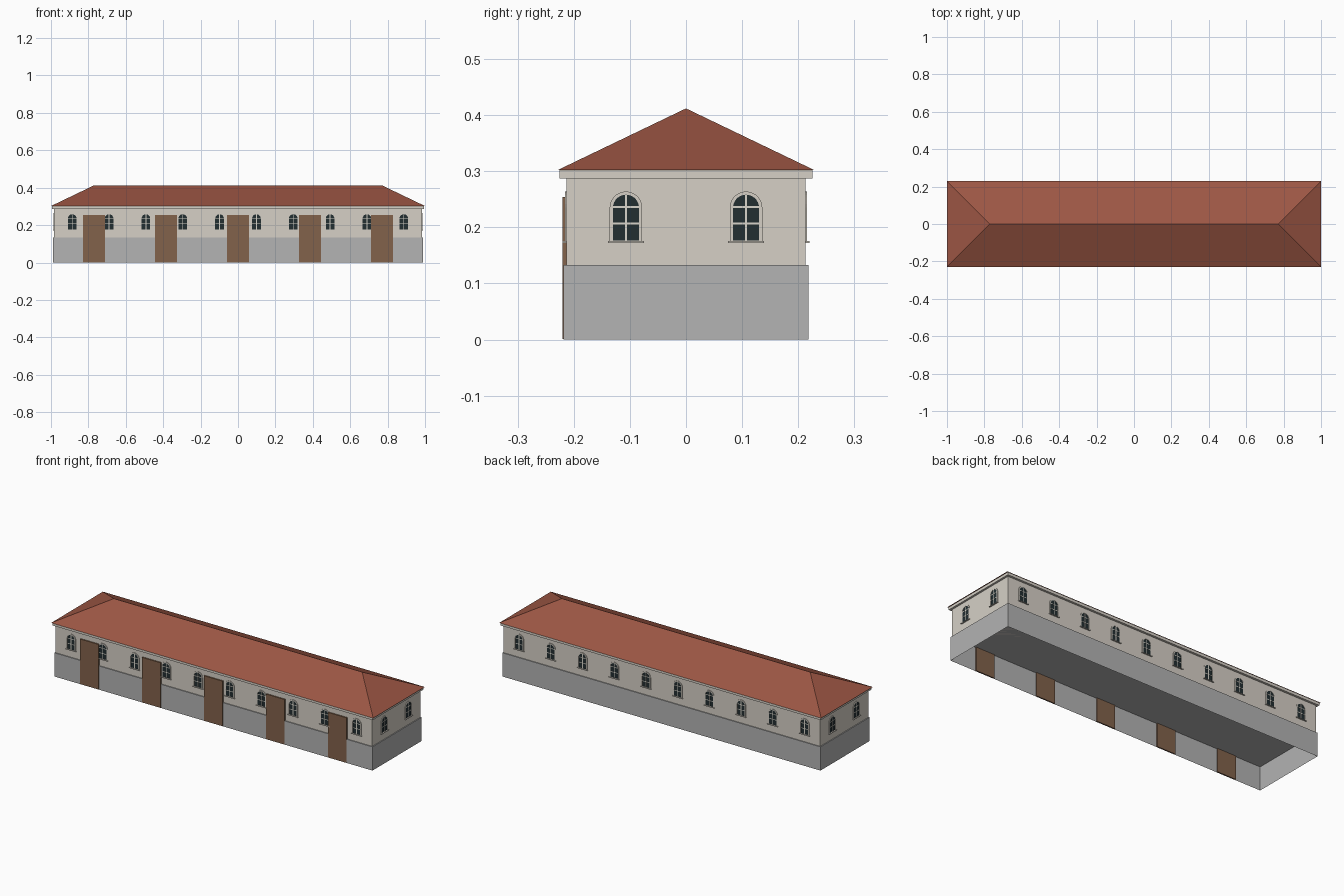
import bpy, bmesh, math
from mathutils import Matrix

if "Cube" in bpy.data.objects:
    bpy.data.objects.remove(bpy.data.objects["Cube"])


def material(name, rgb):
    m = bpy.data.materials.new(name)
    lin = [(c / 255 / 12.92) if c < 11 else ((c / 255 + 0.055) / 1.055) ** 2.4 for c in rgb]
    m.diffuse_color = (*lin, 1)
    m.use_nodes = True
    m.node_tree.nodes["Principled BSDF"].inputs["Base Color"].default_value = m.diffuse_color
    return m


PLASTER = material("cream_plaster", (214, 208, 198))
STONE = material("grey_stone", (179, 179, 179))
TILE = material("red_roof_tile", (156, 86, 68))
WOOD = material("brown_wood", (130, 98, 75))
GLASS = material("dark_glass", (34, 46, 49))
TRIM = material("pale_trim", (218, 214, 204))


def add_object(name, mesh, mats=()):
    for m in mats:
        mesh.materials.append(m)
    ob = bpy.data.objects.new(name, mesh)
    bpy.context.collection.objects.link(ob)
    return ob


def add_box(bm, lo, hi, mat=0):
    size = [b - a for a, b in zip(lo, hi)]
    mid = [(a + b) / 2 for a, b in zip(lo, hi)]
    r = bmesh.ops.create_cube(bm, size=1, matrix=Matrix.Translation(mid) @ Matrix.Diagonal((*size, 1)))
    faces = {f for v in r["verts"] for f in v.link_faces}
    for f in faces:
        f.material_index = mat
    return faces


def finish(bm, name):
    mesh = bpy.data.meshes.new(name)
    bm.to_mesh(mesh)
    bm.free()
    return mesh


def block(name, lo, hi, mat, open_bottom=False):
    bm = bmesh.new()
    faces = add_box(bm, lo, hi)
    if open_bottom:
        bm.normal_update()
        bmesh.ops.delete(bm, geom=[f for f in faces if f.normal.z < -0.5], context="FACES")
    return add_object(name, finish(bm, name), [mat])


# Hollow plinth, walls and cornice
WX, WY = 0.983, 0.213
block("plinth", (-0.988, -0.218, 0), (0.988, 0.218, 0.133), STONE, open_bottom=True)
block("walls", (-WX, -WY, 0.133), (WX, WY, 0.288), PLASTER)
block("cornice", (-0.994, -0.225, 0.287), (0.994, 0.225, 0.302), PLASTER)

# Hipped roof: box whose top is squeezed into a ridge
bm = bmesh.new()
add_box(bm, (-1, -0.229, 0.302), (1, 0.229, 0.412))
for v in bm.verts:
    if v.co.z > 0.4:
        v.co.x = math.copysign(0.771, v.co.x)
        v.co.y = 0
bmesh.ops.remove_doubles(bm, verts=bm.verts, dist=1e-5)
bmesh.ops.recalc_face_normals(bm, faces=bm.faces)
add_object("hipped_roof", finish(bm, "hipped_roof"), [TILE])

# Doors along the front
for i in range(5):
    x = (i - 2) * 0.385
    block("door", (x - 0.058, -0.22, 0.001), (x + 0.058, -0.2125, 0.254), WOOD)


# Arched window, built facing -y with the wall plane at y = 0
def arch(radius, bottom, spring=0.235, n=14):
    pts = [(-radius, bottom)]
    pts += [(-radius * math.cos(math.pi * k / n), spring + radius * math.sin(math.pi * k / n))
            for k in range(n + 1)]
    return pts + [(radius, bottom)]


def window_mesh():
    bm = bmesh.new()
    outer, inner = arch(0.029, 0.174), arch(0.0232, 0.177)
    # Surround: front ring with outer and inner reveals
    loops = [[bm.verts.new((u, y, z)) for u, z in pts]
             for pts, y in ((outer, 0), (outer, -0.003), (inner, -0.003), (inner, -0.0005))]
    n = len(outer)
    for a, b in zip(loops, loops[1:]):
        for k in range(n):
            bm.faces.new((a[k], a[(k + 1) % n], b[(k + 1) % n], b[k]))
    # Glass pane
    pane = bm.faces.new([bm.verts.new((u, -0.001, z)) for u, z in inner])
    pane.material_index = 1
    bmesh.ops.recalc_face_normals(bm, faces=[f for f in bm.faces if f != pane])
    pane.normal_update()
    if pane.normal.y > 0:
        pane.normal_flip()
    # Glazing bars and sill
    add_box(bm, (-0.002, -0.002, 0.177), (0.002, 0, 0.258), 2)
    for z in (0.207, 0.236):
        add_box(bm, (-0.023, -0.002, z - 0.0018), (0.023, 0, z + 0.0018), 2)
    add_box(bm, (-0.032, -0.007, 0.1725), (0.032, 0, 0.1755), 0)
    mesh = finish(bm, "arched_window")
    for m in (PLASTER, GLASS, TRIM):
        mesh.materials.append(m)
    return mesh


window = window_mesh()


def place_window(x, y, angle):
    ob = add_object("arched_window", window)
    ob.location = (x, y, 0)
    ob.rotation_euler.z = angle


# Ten windows on each long side, two on each end
for i in range(10):
    x = (i - 4.5) * 0.197
    place_window(x, -WY, 0)
    place_window(x, WY, math.pi)
for y in (-0.107, 0.107):
    place_window(WX, y, math.pi / 2)
    place_window(-WX, y, -math.pi / 2)
